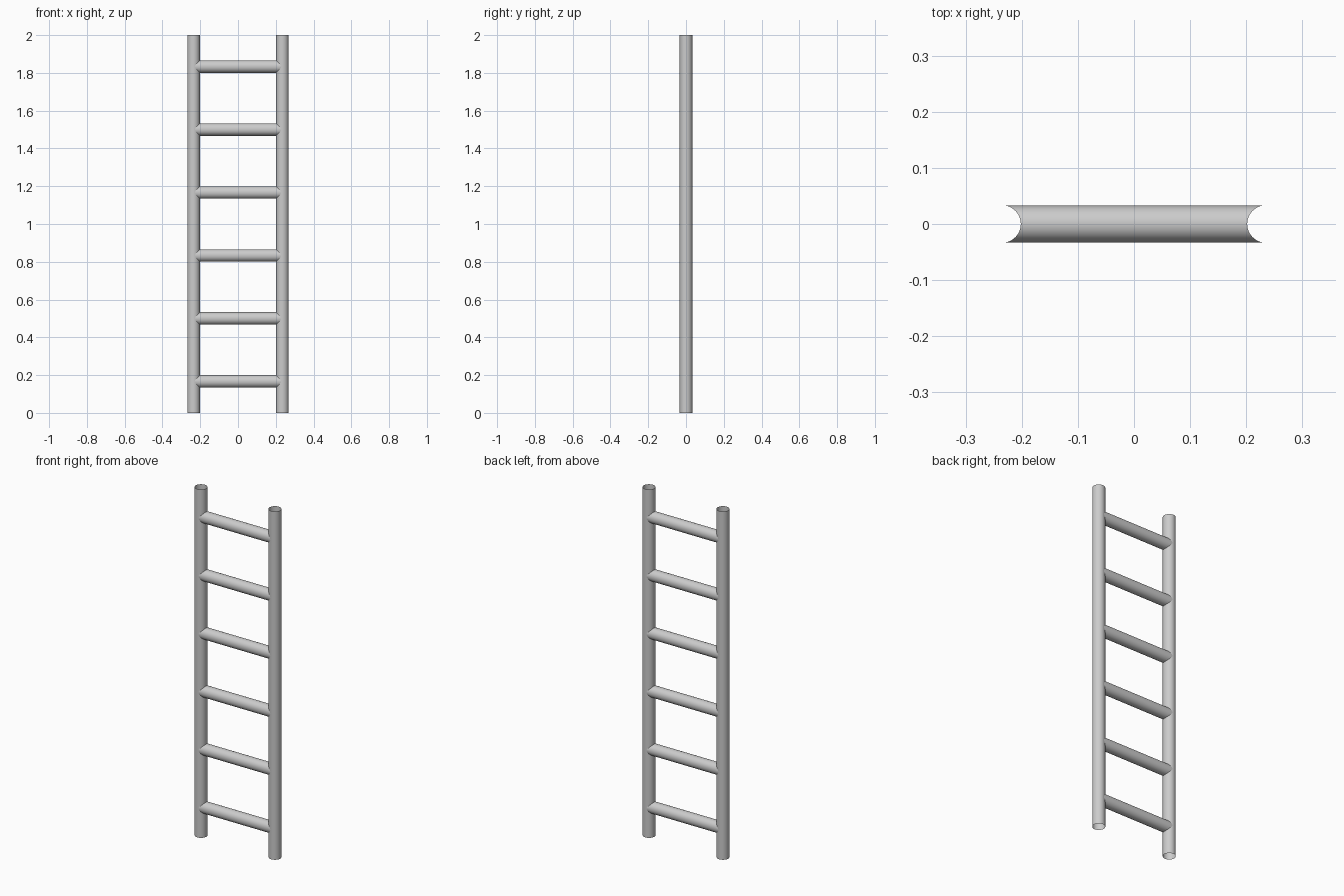
import bpy, bmesh
from math import sqrt
from mathutils import Matrix

if "Cube" in bpy.data.objects:
    bpy.data.objects.remove(bpy.data.objects["Cube"])

RAIL_X, RAIL_R, RUNG_R = 0.235, 0.0333, 0.0328
HEIGHT, RUNGS, SIDES = 2.0, 6, 48


def tube(name, radius, length, matrix, shape=None):
    """Open-ended tube; shape optionally moves each vertex."""
    bm = bmesh.new()
    bmesh.ops.create_cone(bm, cap_ends=False, segments=SIDES, radius1=radius,
                          radius2=radius, depth=length, matrix=matrix)
    if shape:
        for v in bm.verts:
            shape(v)
    for f in bm.faces:
        f.smooth = True
    mesh = bpy.data.meshes.new(name)
    bm.to_mesh(mesh)
    bm.free()
    obj = bpy.data.objects.new(name, mesh)
    bpy.context.collection.objects.link(obj)
    return obj


def cope(v):
    """Fit a rung end against the round rail."""
    x = RAIL_X - sqrt(max(RAIL_R ** 2 - v.co.y ** 2, 0))
    v.co.x = x if v.co.x > 0 else -x


# upright rails
for side, label in ((-1, "left_rail"), (1, "right_rail")):
    rail = tube(label, RAIL_R, HEIGHT, Matrix.Identity(4))
    rail.location = (side * RAIL_X, 0, HEIGHT / 2)

# evenly spaced rungs
for i in range(RUNGS):
    rung = tube(f"rung_{i + 1}", RUNG_R, 2 * RAIL_X,
                Matrix.Rotation(1.5707963, 4, 'Y'), cope)
    rung.location.z = (i + 0.5) * HEIGHT / RUNGS
